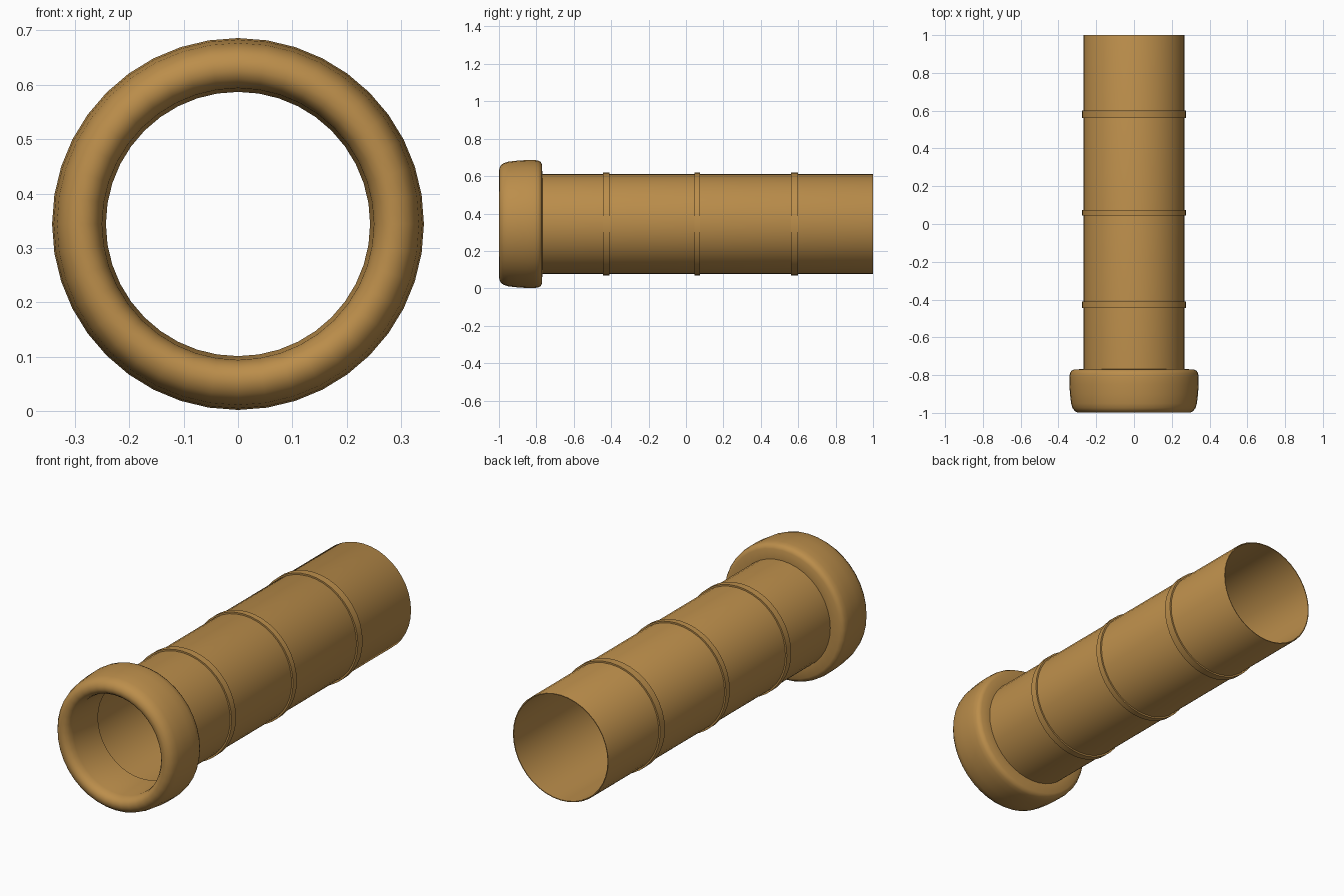
import bpy, bmesh, math

if "Cube" in bpy.data.objects:
    bpy.data.objects.remove(bpy.data.objects["Cube"])

CENTRE_Z = 0.344
SIDES = 40
wood = bpy.data.materials.new("tan")
wood.diffuse_color = (0.50, 0.27, 0.07, 1)
wood.use_nodes = True
wood.node_tree.nodes["Principled BSDF"].inputs["Base Color"].default_value = wood.diffuse_color


def lathe(name, profile, angle=40):
    """Spin a closed (radius, y) profile around the horizontal tube axis."""
    bm = bmesh.new()
    rings = []
    for i in range(SIDES):
        a = 2 * math.pi * i / SIDES
        rings.append([bm.verts.new((r * math.sin(a), y, CENTRE_Z + r * math.cos(a)))
                      for r, y in profile])
    n = len(profile)
    for i in range(SIDES):
        p, q = rings[i], rings[(i + 1) % SIDES]
        for j in range(n):
            k = (j + 1) % n
            bm.faces.new((p[j], p[k], q[k], q[j]))
    bmesh.ops.recalc_face_normals(bm, faces=bm.faces)
    mesh = bpy.data.meshes.new(name)
    bm.to_mesh(mesh)
    bm.free()
    obj = bpy.data.objects.new(name, mesh)
    bpy.context.collection.objects.link(obj)
    mesh.materials.append(wood)
    bpy.ops.object.select_all(action='DESELECT')
    obj.select_set(True)
    bpy.context.view_layer.objects.active = obj
    bpy.ops.object.shade_smooth_by_angle(angle=math.radians(angle))
    return obj


# Thin-walled tube
lathe("tube", [(0.262, -0.78), (0.268, -0.78), (0.268, 0.995),
               (0.266, 1.0), (0.262, 1.0)])

# Rounded end collar
lathe("end_collar", [
    (0.243, -0.77), (0.250, -0.955), (0.256, -0.978), (0.267, -0.992),
    (0.282, -0.999), (0.298, -0.998), (0.314, -0.990), (0.326, -0.974),
    (0.333, -0.950), (0.339, -0.900), (0.342, -0.850), (0.342, -0.810),
    (0.339, -0.790), (0.332, -0.777), (0.318, -0.770), (0.268, -0.768)])

# Raised bands
for i, (y0, y1) in enumerate([(-0.445, -0.41), (0.045, 0.075), (0.562, 0.60)]):
    lathe(f"band_{i + 1}", [(0.265, y0), (0.276, y0), (0.276, y1), (0.265, y1)])
